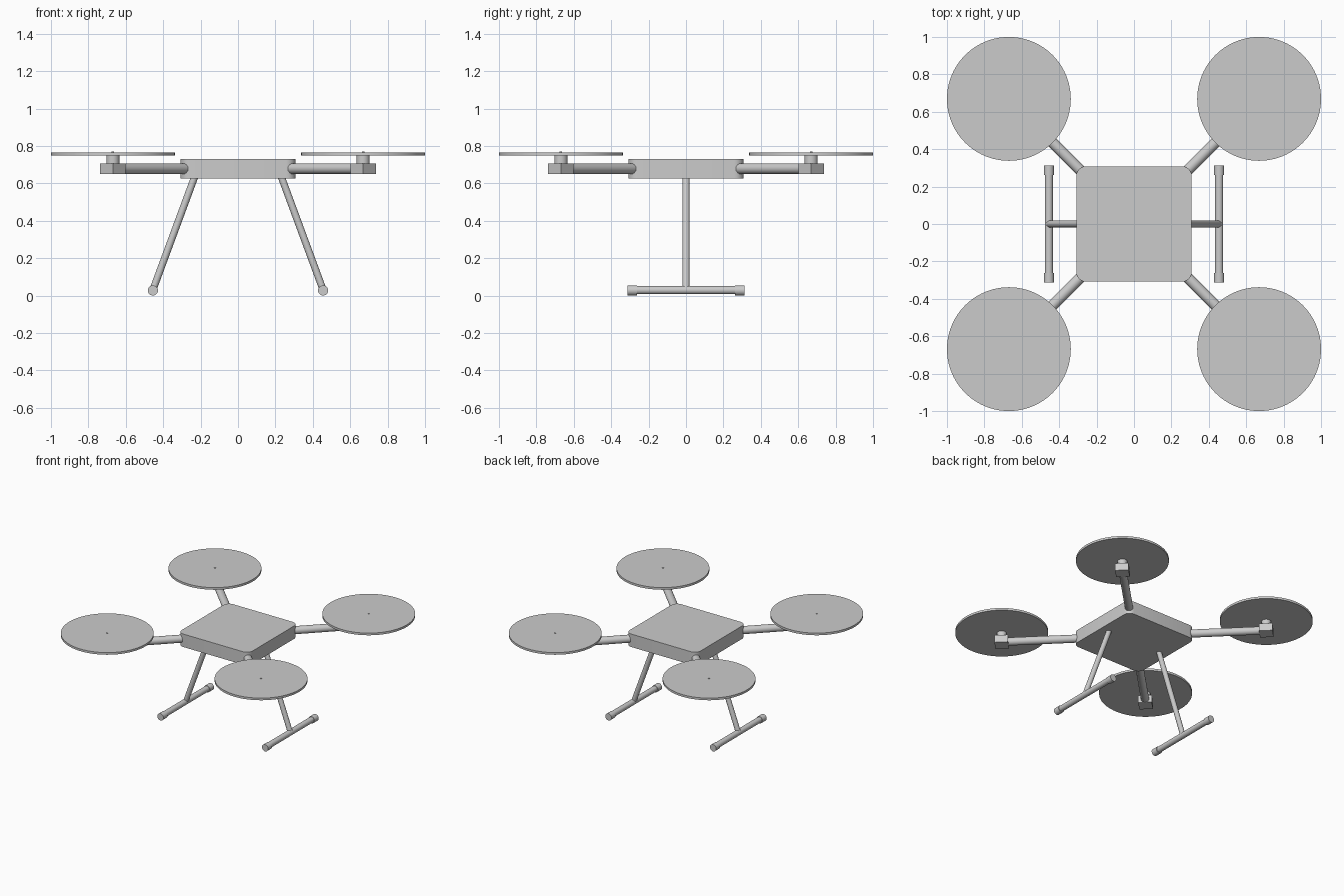
import bpy, bmesh
from math import radians, sqrt
from mathutils import Vector

if "Cube" in bpy.data.objects:
    bpy.data.objects.remove(bpy.data.objects["Cube"])

def finish(bm, name, smooth=True):
    bmesh.ops.recalc_face_normals(bm, faces=bm.faces[:])
    mesh = bpy.data.meshes.new(name)
    bm.to_mesh(mesh)
    bm.free()
    obj = bpy.data.objects.new(name, mesh)
    bpy.context.collection.objects.link(obj)
    if smooth:
        bpy.ops.object.select_all(action='DESELECT')
        obj.select_set(True)
        bpy.context.view_layer.objects.active = obj
        bpy.ops.object.shade_smooth_by_angle(angle=radians(35))
    return obj

def rod(name, start, end, radius, sides=32):
    start, end = Vector(start), Vector(end)
    axis = end - start
    bm = bmesh.new()
    bmesh.ops.create_cone(bm, cap_ends=True, segments=sides, radius1=radius,
                          radius2=radius, depth=axis.length)
    obj = finish(bm, name)
    obj.location = (start + end) / 2
    obj.rotation_euler = axis.to_track_quat('Z', 'Y').to_euler()
    return obj

def box(name, size, location, turn=0, corner=0):
    bm = bmesh.new()
    bmesh.ops.create_cube(bm, size=1)
    bmesh.ops.scale(bm, vec=size, verts=bm.verts)
    if corner:
        upright = [e for e in bm.edges
                   if abs(e.verts[0].co.z - e.verts[1].co.z) > 1e-4]
        bmesh.ops.bevel(bm, geom=upright, offset=corner, segments=6,
                        profile=0.5, affect='EDGES')
    obj = finish(bm, name, corner > 0)
    obj.location = location
    obj.rotation_euler.z = turn
    return obj

# Central body with rounded upright corners
box("body", (0.616, 0.616, 0.102), (0, 0, 0.678), corner=0.05)

# Four arms, each with mount, motor, rotor disc and shaft
C = 0.669
for sx, side in ((-1, "left"), (1, "right")):
    for sy, end in ((-1, "front"), (1, "back")):
        tag = f"{end}_{side}"
        x, y = sx * C, sy * C
        rod(f"arm_{tag}", (sx * 0.287, sy * 0.287, 0.678), (x, y, 0.678), 0.029)
        box(f"motor_mount_{tag}", (0.097, 0.097, 0.058), (x, y, 0.678), radians(45))
        rod(f"motor_{tag}", (x, y, 0.70), (x, y, 0.75), 0.035)
        rod(f"rotor_disc_{tag}", (x, y, 0.749), (x, y, 0.766), 0.331, 96)
        rod(f"rotor_shaft_{tag}", (x, y, 0.74), (x, y, 0.77), 0.006, 16)

# Landing gear: splayed strut, skid and end pads on each side
for s, side in ((-1, "left"), (1, "right")):
    rod(f"leg_{side}", (s * 0.226, 0, 0.65), (s * 0.455, 0, 0.03), 0.019)
    rod(f"skid_{side}", (s * 0.455, -0.30, 0.029), (s * 0.455, 0.30, 0.029), 0.022)
    for e, end in ((-1, "front"), (1, "back")):
        rod(f"skid_pad_{end}_{side}", (s * 0.455, e * 0.263, 0.027),
            (s * 0.455, e * 0.314, 0.027), 0.027)
